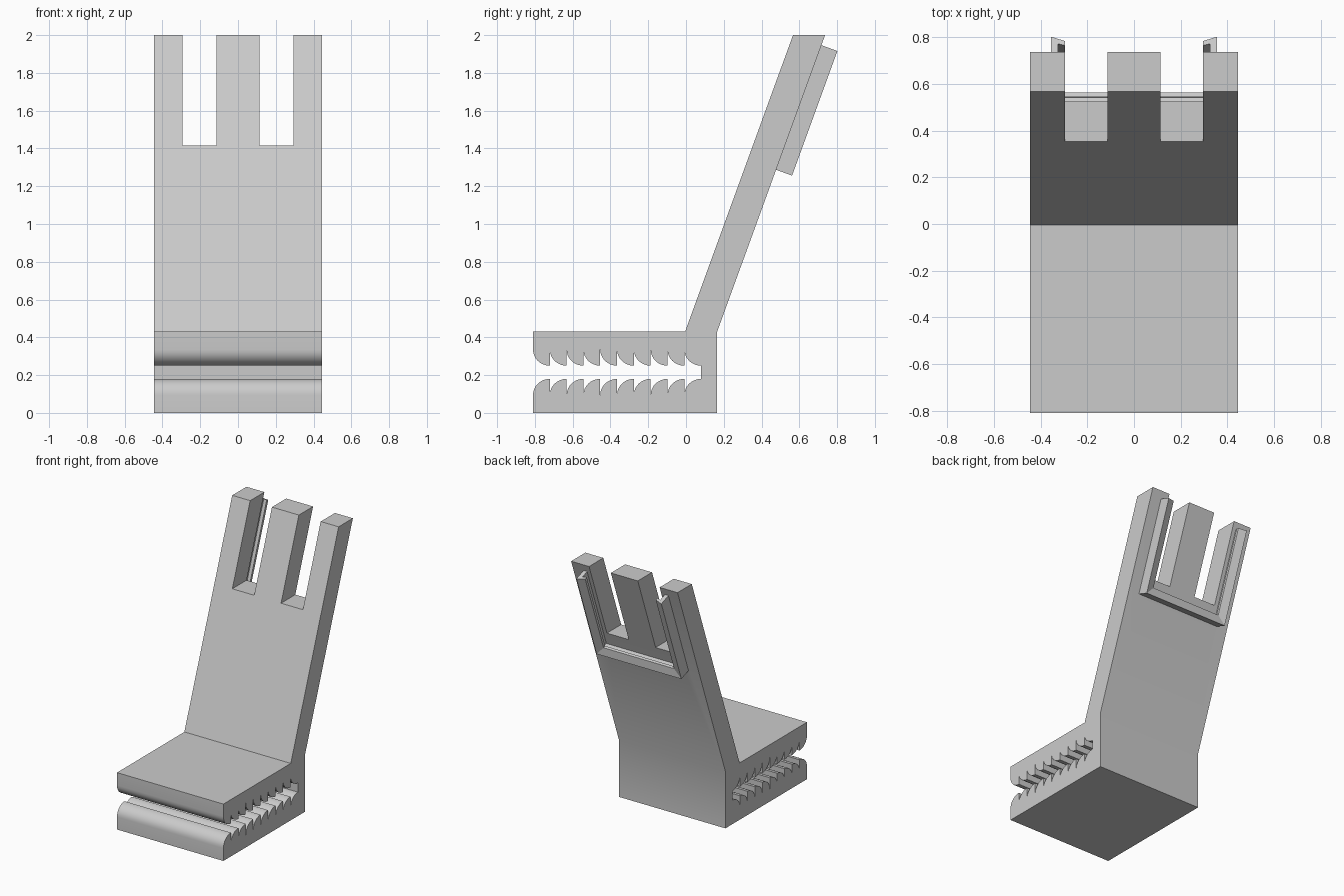
import bpy, bmesh, math
from mathutils import Vector

cube = bpy.data.objects.get("Cube")
if cube:
    bpy.data.objects.remove(cube, do_unlink=True)

HALF_W = 0.445
LEAN = math.radians(20)
FRONT, BACK, SEAT_Z, TOP = -0.81, 0.165, 0.43, 2.0
SHIFT = (TOP - SEAT_Z) * math.tan(LEAN)

grey = bpy.data.materials.new("light grey")
grey.use_nodes = True
grey.diffuse_color = (0.6, 0.6, 0.6, 1)
grey.node_tree.nodes["Principled BSDF"].inputs["Base Color"].default_value = grey.diffuse_color


def make_object(name, bm):
    bmesh.ops.recalc_face_normals(bm, faces=bm.faces)
    mesh = bpy.data.meshes.new(name)
    bm.to_mesh(mesh)
    bm.free()
    mesh.materials.append(grey)
    obj = bpy.data.objects.new(name, mesh)
    bpy.context.collection.objects.link(obj)
    return obj


def extrude_x(name, profile, x0, x1):
    """Extrude a closed (y, z) profile from x0 to x1."""
    bm = bmesh.new()
    face = bm.faces.new([bm.verts.new((x0, y, z)) for y, z in profile])
    ext = bmesh.ops.extrude_face_region(bm, geom=[face])
    moved = [v for v in ext["geom"] if isinstance(v, bmesh.types.BMVert)]
    bmesh.ops.translate(bm, verts=moved, vec=(x1 - x0, 0, 0))
    return make_object(name, bm)


def teeth(root, tip, count=10, end=0.08, steps=8):
    """Row of quarter-round teeth running from the front into the jaw."""
    pitch = (end - FRONT) / count
    pts = []
    for i in range(count):
        y = FRONT + i * pitch
        for k in range(steps + 1):
            a = k / steps * math.pi / 2
            pts.append((y + pitch * (1 - math.cos(a)), root + (tip - root) * math.sin(a)))
    return pts


# Toothed clamp and leaning back as one side profile
profile = [(FRONT, 0), (BACK, 0), (BACK, SEAT_Z), (BACK + SHIFT, TOP),
           (BACK + SHIFT - 0.17, TOP), (BACK - 0.17, SEAT_Z), (FRONT, SEAT_Z)]
profile += teeth(0.335, 0.25) + teeth(0.095, 0.18)[::-1]
body = extrude_x("clamp_and_back", profile, -HALF_W, HALF_W)

# Two open slots in the top of the back
for name, x0, x1 in (("right_slot", -0.295, -0.1125), ("left_slot", 0.1125, 0.295)):
    cutter = extrude_x(name, [(0.2, 1.415), (0.9, 1.415), (0.9, 2.2), (0.2, 2.2)], x0, x1)
    cutter.hide_render = True
    mod = body.modifiers.new(name, 'BOOLEAN')
    mod.operation, mod.solver, mod.object = 'DIFFERENCE', 'EXACT', cutter
    bpy.context.view_layer.objects.active = body
    bpy.ops.object.modifier_apply(modifier=mod.name)
    bpy.data.objects.remove(cutter, do_unlink=True)

# U-shaped lipped rail on the rear: hooked section swept with mitred corners
origin = Vector((0, 0.477, 1.287))
along = Vector((0, math.sin(LEAN), math.cos(LEAN)))
outward = Vector((0, math.cos(LEAN), -math.sin(LEAN)))
section = [(0, -0.01), (0, 0.09), (0.06, 0.07), (0.06, 0.05), (0.03, 0.058), (0.03, -0.01)]
LENGTH, RAIL_X = 0.702, 0.355
bm = bmesh.new()
rings = []
for side, at_top in ((-1, True), (-1, False), (1, False), (1, True)):
    ring = []
    for w, d in section:
        p = origin + along * (LENGTH if at_top else w) + outward * d
        p.x = side * (RAIL_X - w)
        ring.append(bm.verts.new(p))
    rings.append(ring)
n = len(section)
for a, b in zip(rings, rings[1:]):
    for i in range(n):
        j = (i + 1) % n
        bm.faces.new((a[i], a[j], b[j], b[i]))
bm.faces.new(rings[0])
bm.faces.new(rings[-1])
rail = make_object("rear_rail", bm)

# Smooth the rounded teeth, keep hard edges
bpy.ops.object.select_all(action='DESELECT')
body.select_set(True)
bpy.context.view_layer.objects.active = body
bpy.ops.object.shade_smooth_by_angle(angle=math.radians(30))
